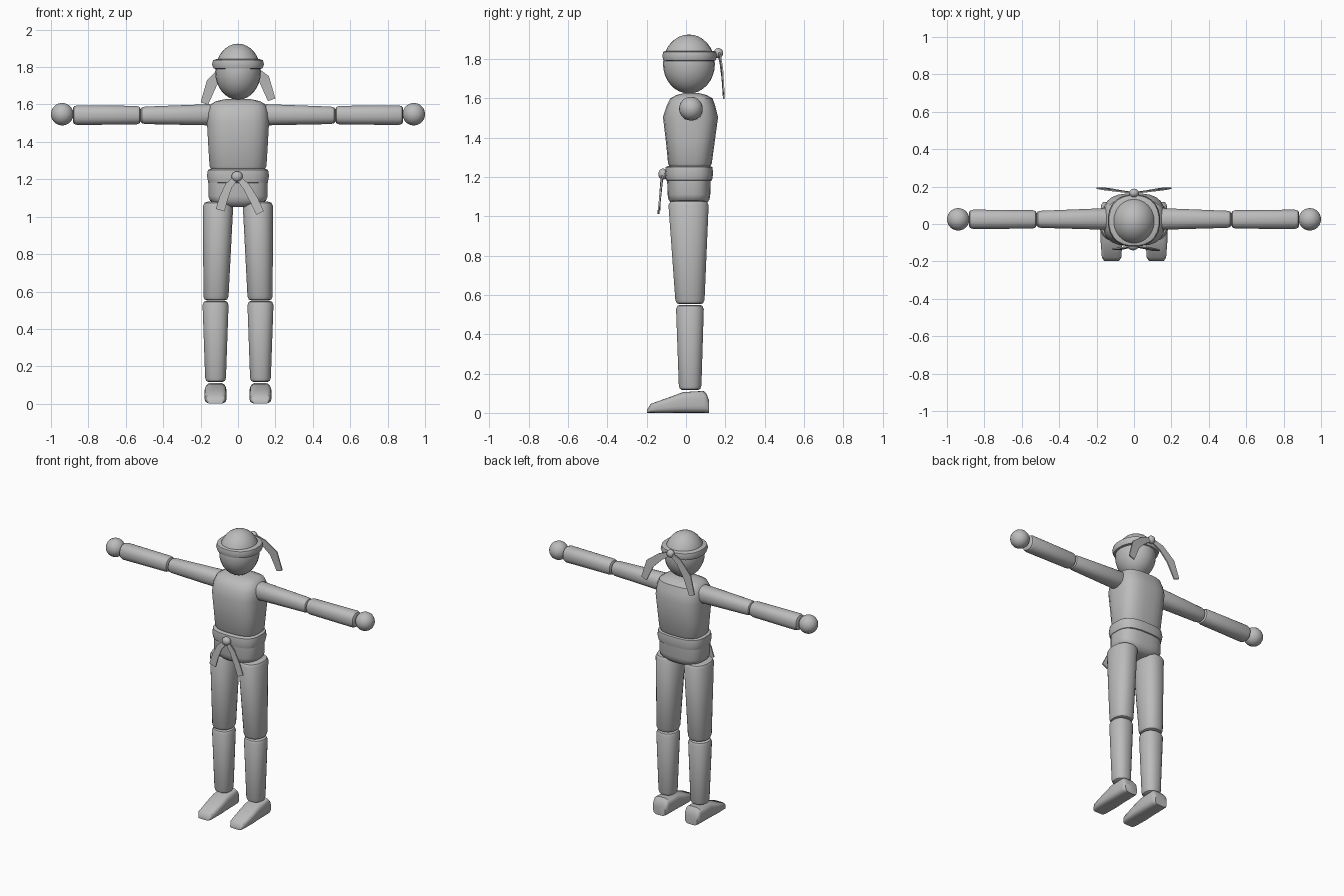
import bpy, bmesh, math
from mathutils import Vector

grey = bpy.data.materials.new("plain grey")
grey.diffuse_color = (0.5, 0.5, 0.5, 1)


def finish(name, bm, angle=40):
    bmesh.ops.recalc_face_normals(bm, faces=bm.faces)
    me = bpy.data.meshes.new(name)
    bm.to_mesh(me)
    bm.free()
    ob = bpy.data.objects.new(name, me)
    bpy.context.collection.objects.link(ob)
    me.materials.append(grey)
    bpy.ops.object.select_all(action='DESELECT')
    ob.select_set(True)
    bpy.context.view_layer.objects.active = ob
    bpy.ops.object.shade_smooth_by_angle(angle=math.radians(angle))
    return ob


def loft(name, rings, axis='z', power=2.0, sides=24, sx=1, angle=40):
    """Skin superellipse rings (position, centre u, centre v, radius u, radius v)."""
    place = {'z': lambda t, u, v: (sx * u, v, t),
             'x': lambda t, u, v: (sx * t, u, v),
             'y': lambda t, u, v: (sx * u, t, v)}[axis]
    bm = bmesh.new()
    loops = []
    for t, cu, cv, ru, rv in rings:
        loop = []
        for i in range(sides):
            a = 2 * math.pi * (i + 0.5) / sides
            c, s = math.cos(a), math.sin(a)
            u = cu + ru * math.copysign(abs(c) ** (2 / power), c)
            v = cv + rv * math.copysign(abs(s) ** (2 / power), s)
            loop.append(bm.verts.new(place(t, u, v)))
        loops.append(loop)
    for a, b in zip(loops, loops[1:]):
        for i in range(sides):
            j = (i + 1) % sides
            bm.faces.new((a[i], a[j], b[j], b[i]))
    bm.faces.new(loops[0])
    bm.faces.new(loops[-1])
    return finish(name, bm, angle)


def limb(name, t0, a, t1, b, axis, sx):
    """Tapered limb with rounded ends; a and b are (cu, cv, ru, rv)."""
    d = 0.022 * (1 if t1 > t0 else -1)
    rings = []
    for end, c, s in ((t0, a, d), (t1, b, -d)):
        part = [(end + s * k, c[0], c[1], c[2] * f, c[3] * f)
                for k, f in ((0, 0.72), (0.25, 0.9), (1, 1))]
        rings += part if end == t0 else part[::-1]
    loft(name, rings, axis, 2.3, 24, sx)


def ball(name, centre, radii, u=24, v=16):
    bm = bmesh.new()
    bmesh.ops.create_uvsphere(bm, u_segments=u, v_segments=v, radius=1)
    for p in bm.verts:
        p.co = Vector(centre) + Vector([p.co[i] * radii[i] for i in range(3)])
    finish(name, bm)


def ribbon(name, path, widths, thick=0.004):
    """Thin tapering strip, facing front and back."""
    bm = bmesh.new()
    pts = [Vector(p) for p in path]
    loops = []
    for i, p in enumerate(pts):
        d = pts[min(i + 1, len(pts) - 1)] - pts[max(i - 1, 0)]
        side = Vector((d.z, 0, -d.x)).normalized() * widths[i] / 2
        off = Vector((0, thick, 0))
        loops.append([bm.verts.new(q) for q in
                      (p - side - off, p + side - off, p + side + off, p - side + off)])
    for a, b in zip(loops, loops[1:]):
        for i in range(4):
            j = (i + 1) % 4
            bm.faces.new((a[i], a[j], b[j], b[i]))
    bm.faces.new(loops[0])
    bm.faces.new(loops[-1])
    finish(name, bm)


# Head and headband with knot
ball("head", (0, 0.015, 1.775), (0.122, 0.132, 0.15))
loft("headband", [(1.79, 0, 0.018, 0.118, 0.122), (1.793, 0, 0.018, 0.132, 0.134),
                  (1.815, 0, 0.018, 0.140, 0.140), (1.837, 0, 0.018, 0.134, 0.135),
                  (1.842, 0, 0.018, 0.118, 0.122)], power=2.3)
ball("headband_knot", (0, 0.165, 1.83), (0.026, 0.024, 0.026), 16, 10)

# Torso, belt and hips
loft("torso", [(1.255, 0, 0.02, 0.145, 0.105), (1.27, 0, 0.02, 0.153, 0.112),
               (1.38, 0, 0.022, 0.160, 0.125), (1.505, 0, 0.023, 0.167, 0.141),
               (1.56, 0, 0.025, 0.163, 0.125), (1.60, 0, 0.028, 0.148, 0.108),
               (1.618, 0, 0.028, 0.118, 0.075), (1.628, 0, 0.028, 0.07, 0.035)], power=2.9)
loft("belt", [(1.178, 0, 0.015, 0.145, 0.105), (1.184, 0, 0.015, 0.160, 0.118),
              (1.217, 0, 0.015, 0.167, 0.124), (1.25, 0, 0.015, 0.162, 0.120),
              (1.257, 0, 0.015, 0.145, 0.105)], power=2.9)
loft("hips", [(1.052, 0, 0.015, 0.06, 0.07), (1.065, 0, 0.015, 0.115, 0.09),
              (1.085, 0, 0.015, 0.15, 0.105), (1.11, 0, 0.015, 0.160, 0.109),
              (1.19, 0, 0.015, 0.157, 0.112)], power=2.9)
ball("belt_knot", (-0.005, -0.117, 1.215), (0.03, 0.024, 0.028), 16, 10)

for side, sx in (("left", 1), ("right", -1)):
    # Arms
    limb(side + "_upper_arm", 0.13, (0.027, 1.545, 0.058, 0.057),
         0.52, (0.025, 1.542, 0.046, 0.047), 'x', sx)
    limb(side + "_forearm", 0.522, (0.025, 1.543, 0.05, 0.05),
         0.882, (0.025, 1.543, 0.052, 0.053), 'x', sx)
    ball(side + "_hand", (sx * 0.94, 0.025, 1.548), (0.06, 0.06, 0.06))
    # Legs
    limb(side + "_thigh", 1.08, (0.106, 0.013, 0.081, 0.103),
         0.553, (0.118, 0.02, 0.068, 0.075), 'z', sx)
    limb(side + "_shin", 0.55, (0.12, 0.02, 0.07, 0.071),
         0.117, (0.12, 0.021, 0.056, 0.058), 'z', sx)
    # Foot: sloped toe, flat sole
    loft(side + "_foot", [(-0.198, 0.12, 0.008, 0.04, 0.008), (-0.18, 0.12, 0.023, 0.052, 0.023),
                          (-0.09, 0.12, 0.039, 0.059, 0.039), (-0.015, 0.12, 0.053, 0.059, 0.053),
                          (0.09, 0.12, 0.056, 0.057, 0.056), (0.105, 0.12, 0.048, 0.054, 0.048),
                          (0.117, 0.12, 0.032, 0.045, 0.032)], 'y', 3.6, 24, sx)
    # Headband tails
    drop = 0 if sx < 0 else 0.02
    ribbon(side + "_headband_tail",
           [(0, 0.166, 1.83), (sx * 0.07, 0.175, 1.795), (sx * 0.14, 0.185, 1.715 + drop),
            (sx * 0.18, 0.192, 1.605 + drop)], (0.025, 0.045, 0.06, 0.042))

# Belt tails
ribbon("right_belt_tail", [(-0.005, -0.118, 1.215), (-0.05, -0.127, 1.165),
                           (-0.077, -0.132, 1.1), (-0.095, -0.135, 1.035)],
       (0.025, 0.04, 0.046, 0.048))
ribbon("left_belt_tail", [(-0.005, -0.118, 1.215), (0.045, -0.125, 1.16),
                          (0.085, -0.132, 1.09), (0.118, -0.14, 1.02)],
       (0.025, 0.04, 0.046, 0.044))
